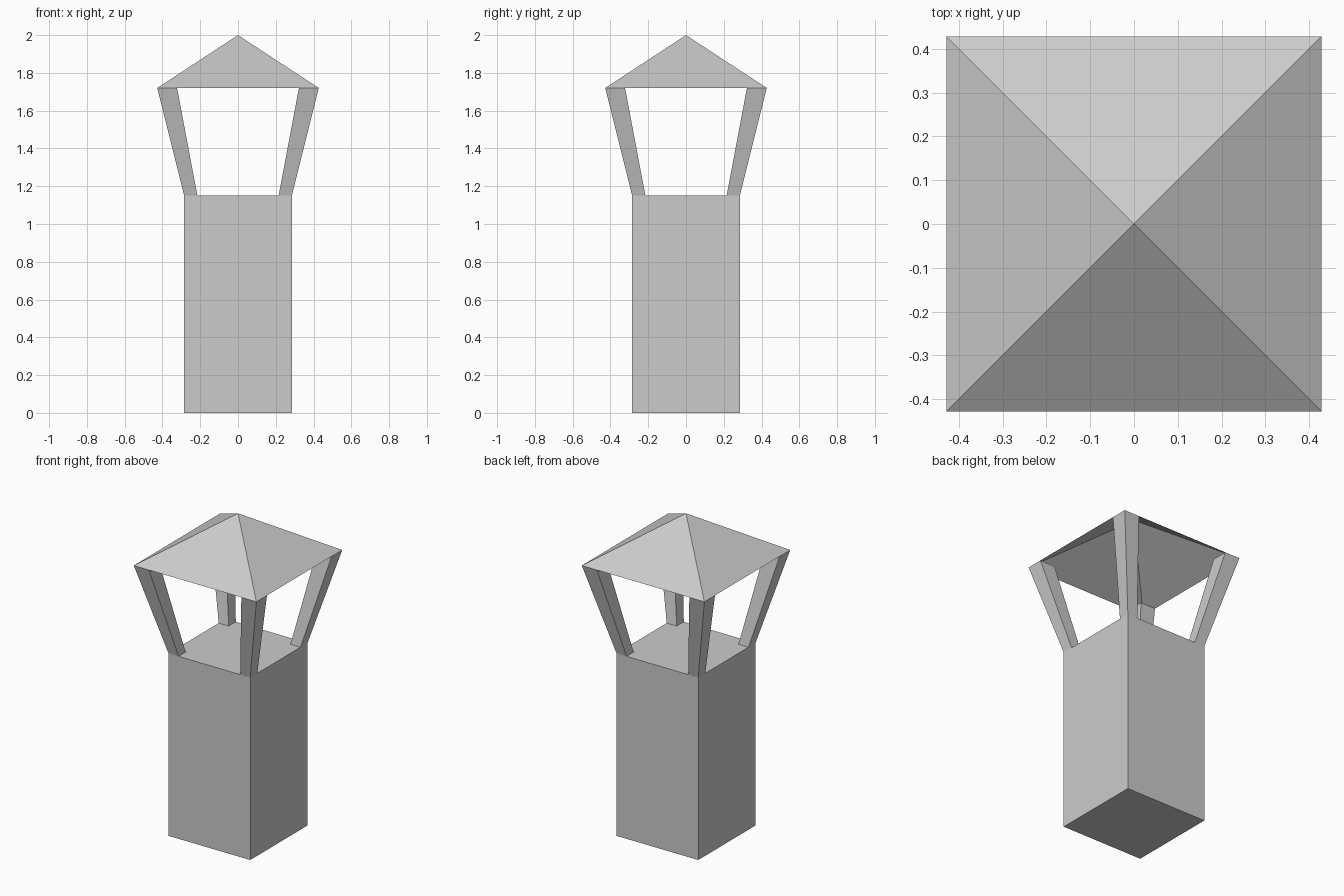
import bpy
import bmesh

cube = bpy.data.objects.get("Cube")
if cube:
    bpy.data.objects.remove(cube, do_unlink=True)

HALF = 0.285      # half width of the column
TOP = 1.15        # column top
EAVES = 1.72      # bottom edge of the roof
PEAK = 2.0
POST = 0.07       # post width at its foot
FLARE = 1.5       # how far the posts spread and thicken upwards

stone = bpy.data.materials.new("grey_stone")
stone.use_nodes = True
grey = (0.6, 0.6, 0.6, 1)
stone.diffuse_color = grey
stone.node_tree.nodes["Principled BSDF"].inputs["Base Color"].default_value = grey


def make_object(name, bm):
    bmesh.ops.recalc_face_normals(bm, faces=bm.faces)
    mesh = bpy.data.meshes.new(name)
    bm.to_mesh(mesh)
    bm.free()
    mesh.materials.append(stone)
    obj = bpy.data.objects.new(name, mesh)
    bpy.context.collection.objects.link(obj)
    return obj


def square(bm, low, high, z, sx=1, sy=1):
    corners = ((low, low), (high, low), (high, high), (low, high))
    return [bm.verts.new((x * sx, y * sy, z)) for x, y in corners]


def block(name, low, high, z0, z1, scale=1, sx=1, sy=1):
    """Closed square block whose top is scaled about the centre axis."""
    bm = bmesh.new()
    foot = square(bm, low, high, z0, sx, sy)
    head = square(bm, low * scale, high * scale, z1, sx, sy)
    bm.faces.new(foot)
    bm.faces.new(head)
    for i in range(4):
        j = (i + 1) % 4
        bm.faces.new((foot[i], foot[j], head[j], head[i]))
    return make_object(name, bm)


# Column
block("column", -HALF, HALF, 0, TOP)

# Four flared corner posts
for side, sx in (("left", 1), ("right", -1)):
    for end, sy in (("front", -1), ("back", 1)):
        block(f"{end}_{side}_post", HALF - POST, HALF, TOP, EAVES, FLARE, sx, sy)

# Hollow pyramid roof, open underneath
bm = bmesh.new()
rim = square(bm, -HALF * FLARE, HALF * FLARE, EAVES)
apex = bm.verts.new((0, 0, PEAK))
for i in range(4):
    bm.faces.new((rim[i], rim[(i + 1) % 4], apex))
make_object("roof", bm)
